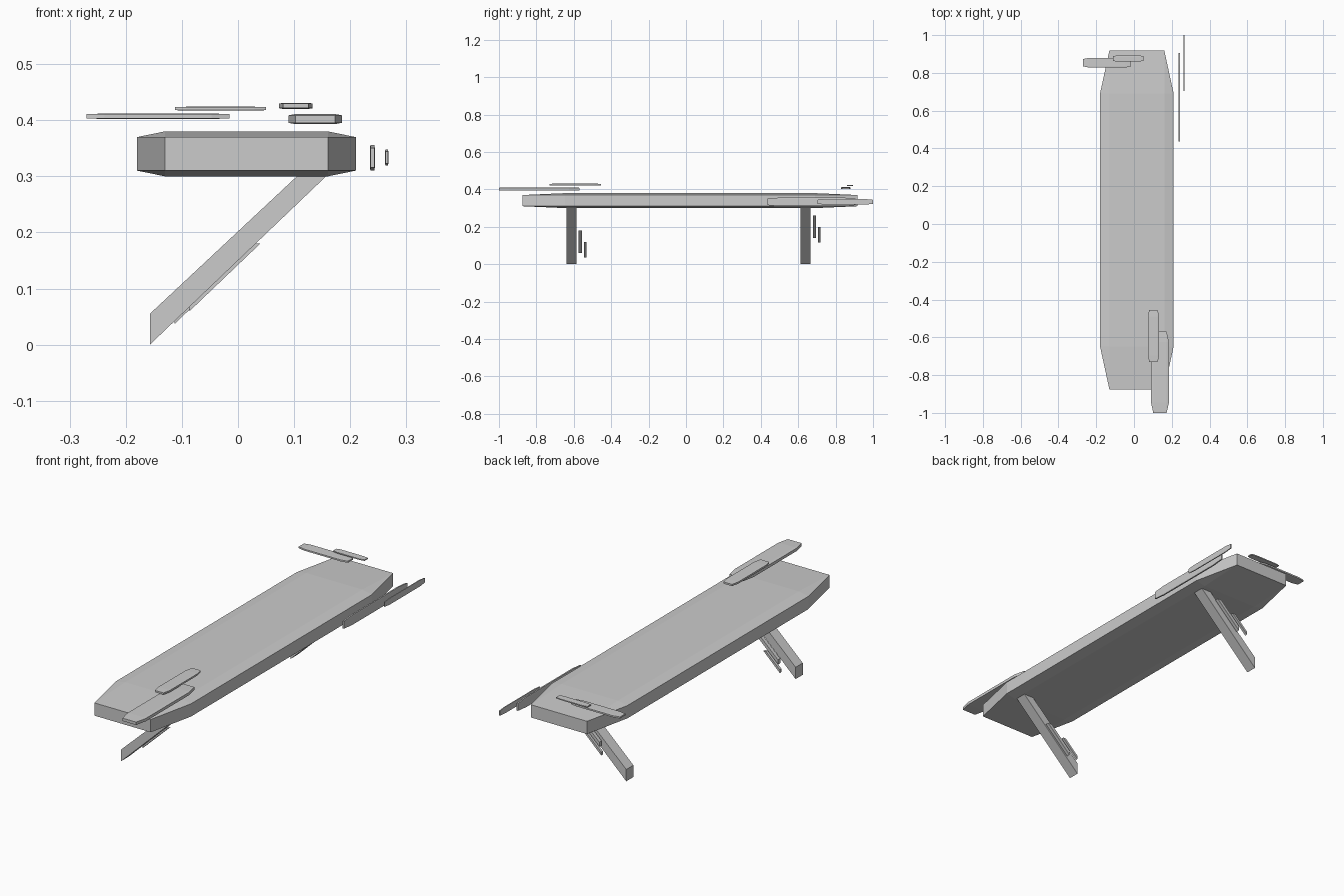
import bpy, bmesh
from mathutils import Vector

if "Cube" in bpy.data.objects:
    bpy.data.objects.remove(bpy.data.objects["Cube"])


def finish(name, bm):
    bmesh.ops.recalc_face_normals(bm, faces=bm.faces)
    mesh = bpy.data.meshes.new(name)
    bm.to_mesh(mesh)
    bm.free()
    obj = bpy.data.objects.new(name, mesh)
    bpy.context.collection.objects.link(obj)
    return obj


def chamfered_block(name, lo, hi, bevel=0.127):
    """Unit cube with bevelled edges, stretched to fill the given bounds."""
    lo, hi = Vector(lo), Vector(hi)
    bm = bmesh.new()
    bmesh.ops.create_cube(bm, size=1)
    bmesh.ops.bevel(bm, geom=bm.edges[:], offset=bevel, segments=1,
                    affect='EDGES', profile=0.5)
    bmesh.ops.scale(bm, vec=hi - lo, verts=bm.verts)
    bmesh.ops.translate(bm, vec=(lo + hi) / 2, verts=bm.verts)
    return finish(name, bm)


# Slanted leg outline in x, z, starting from its lower left corner
LEG = [(0, 0), (0.314, 0.3), (0.262, 0.3), (0, 0.055)]


def slanted_bar(name, x, z, y0, y1, scale=1.0):
    bm = bmesh.new()
    face = bm.faces.new([bm.verts.new((x + px * scale, y0, z + pz * scale))
                         for px, pz in LEG])
    ext = bmesh.ops.extrude_face_region(bm, geom=[face])
    verts = [v for v in ext['geom'] if isinstance(v, bmesh.types.BMVert)]
    bmesh.ops.translate(bm, vec=(0, y1 - y0, 0), verts=verts)
    return finish(name, bm)


# Main slab
chamfered_block("seat_slab", (-0.18, -0.875, 0.30), (0.21, 0.918, 0.38))

# Thin plates floating over the ends and beside the slab
plates = {
    "front_plate_large": ((0.09, -1.0, 0.393), (0.185, -0.57, 0.411)),
    "front_plate_small": ((0.073, -0.73, 0.42), (0.133, -0.455, 0.431)),
    "back_plate_large": ((-0.27, 0.828, 0.402), (-0.015, 0.88, 0.412)),
    "back_plate_small": ((-0.112, 0.86, 0.417), (0.05, 0.892, 0.424)),
    "side_plate_large": ((0.235, 0.437, 0.31), (0.244, 0.905, 0.356)),
    "side_plate_small": ((0.262, 0.703, 0.319), (0.268, 1.0, 0.348)),
}
for name, (lo, hi) in plates.items():
    chamfered_block(name, lo, hi)

# Legs, each with two smaller slanted slivers behind it
for name, y, dx, dz in (("front", -0.639, 0, 0), ("back", 0.613, 0.048, 0.08)):
    slanted_bar(name + "_leg", -0.157, 0, y, y + 0.053)
    slanted_bar(name + "_leg_sliver_large", -0.086 + dx, 0.06 + dz,
                y + 0.065, y + 0.082, 0.4)
    slanted_bar(name + "_leg_sliver_small", -0.113 + dx, 0.037 + dz,
                y + 0.094, y + 0.107, 0.27)
